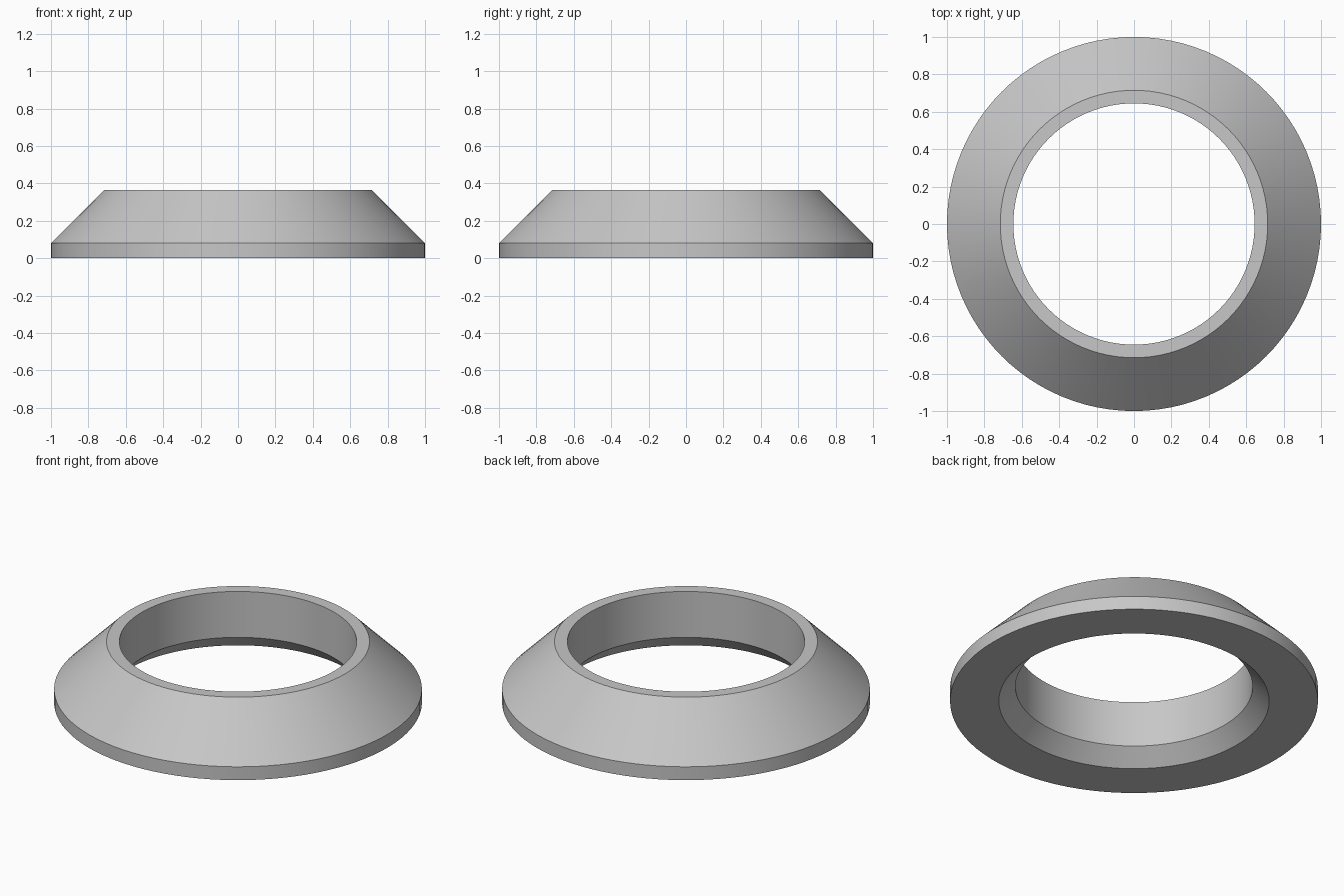
import bpy, bmesh
from math import radians, tau

cube = bpy.data.objects.get("Cube")
if cube:
    bpy.data.objects.remove(cube, do_unlink=True)

SEGMENTS = 96

# Plain grey metal
grey = bpy.data.materials.new("plain grey")
grey.use_nodes = True
colour = (0.57, 0.57, 0.57, 1)
grey.diffuse_color = colour
grey.node_tree.nodes["Principled BSDF"].inputs["Base Color"].default_value = colour

# Cross-section (radius, height): rim, outer slope, top lip, bore, lower chamfer
profile = [(1, 0), (1, 0.08), (0.715, 0.365), (0.645, 0.365), (0.645, 0.09), (0.735, 0)]

# Lathe the closed cross-section around z
bm = bmesh.new()
verts = [bm.verts.new((r, 0, z)) for r, z in profile]
edges = [bm.edges.new((v, verts[i - 1])) for i, v in enumerate(verts)]
bmesh.ops.spin(bm, geom=verts + edges, cent=(0, 0, 0), axis=(0, 0, 1),
               angle=tau, steps=SEGMENTS, use_merge=True)
bmesh.ops.remove_doubles(bm, verts=bm.verts, dist=0.0001)
bmesh.ops.recalc_face_normals(bm, faces=bm.faces)
mesh = bpy.data.meshes.new("tapered_ring")
bm.to_mesh(mesh)
bm.free()

ring = bpy.data.objects.new("tapered_ring", mesh)
bpy.context.collection.objects.link(ring)
mesh.materials.append(grey)

# Smooth round surfaces with crisp edges
bpy.ops.object.select_all(action="DESELECT")
ring.select_set(True)
bpy.context.view_layer.objects.active = ring
bpy.ops.object.shade_smooth_by_angle(angle=radians(30))
